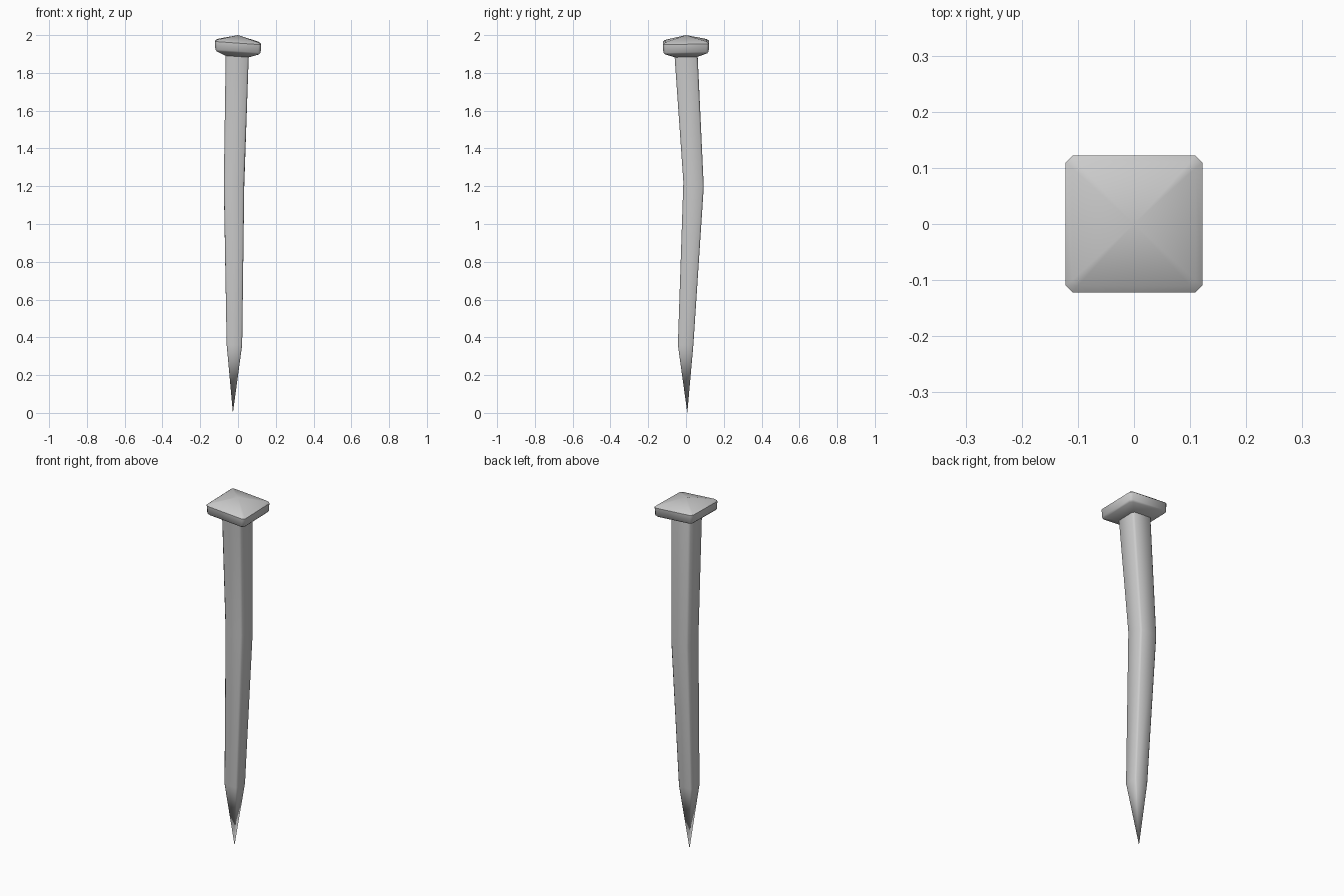
import bpy, bmesh, math

if "Cube" in bpy.data.objects:
    bpy.data.objects.remove(bpy.data.objects["Cube"])


def loft(name, rings, start=None, end=None):
    """Loft chamfered-square rings: (cx, cy, z, half, chamfer, slope_x, slope_y)."""
    bm = bmesh.new()
    loops = []
    for cx, cy, z, h, c, sx, sy in rings:
        k = h - c
        pts = [(h, -k), (h, k), (k, h), (-k, h), (-h, k), (-h, -k), (-k, -h), (k, -h)]
        loops.append([bm.verts.new((cx + x, cy + y, z + sx * x + sy * y)) for x, y in pts])
    for a, b in zip(loops, loops[1:]):
        for i in range(8):
            j = (i + 1) % 8
            bm.faces.new((a[i], a[j], b[j], b[i]))
    for tip, loop in ((start, loops[0]), (end, loops[-1])):
        if tip:
            v = bm.verts.new(tip)
            for i in range(8):
                bm.faces.new((loop[i], loop[(i + 1) % 8], v))
        else:
            bm.faces.new(loop)
    bmesh.ops.recalc_face_normals(bm, faces=bm.faces)
    me = bpy.data.meshes.new(name)
    bm.to_mesh(me)
    bm.free()
    ob = bpy.data.objects.new(name, me)
    bpy.context.collection.objects.link(ob)
    bpy.ops.object.select_all(action='DESELECT')
    ob.select_set(True)
    bpy.context.view_layer.objects.active = ob
    bpy.ops.object.shade_smooth_by_angle(angle=math.radians(50))
    return ob


# Bent, tapering square shaft with a pointed tip
loft("nail_shaft", [
    (-0.019, -0.002, 0.36, 0.041, 0.007, 0, 0),
    (-0.021, 0.040, 1.21, 0.054, 0.009, 0, -0.25),
    (-0.004, 0.0, 1.90, 0.061, 0.010, -0.05, 0.03),
], start=(-0.027, 0.007, 0.0))

# Faceted, slightly tilted head with a low pyramid top
T = (-0.07, 0.02)
loft("nail_head", [
    (-0.004, 0, 1.888, 0.062, 0.010, *T),
    (0, 0, 1.908, 0.112, 0.012, *T),
    (0, 0, 1.917, 0.120, 0.013, *T),
    (0, 0, 1.960, 0.122, 0.013, *T),
    (0, 0, 1.970, 0.110, 0.010, *T),
], end=(0, 0, 2.0))
